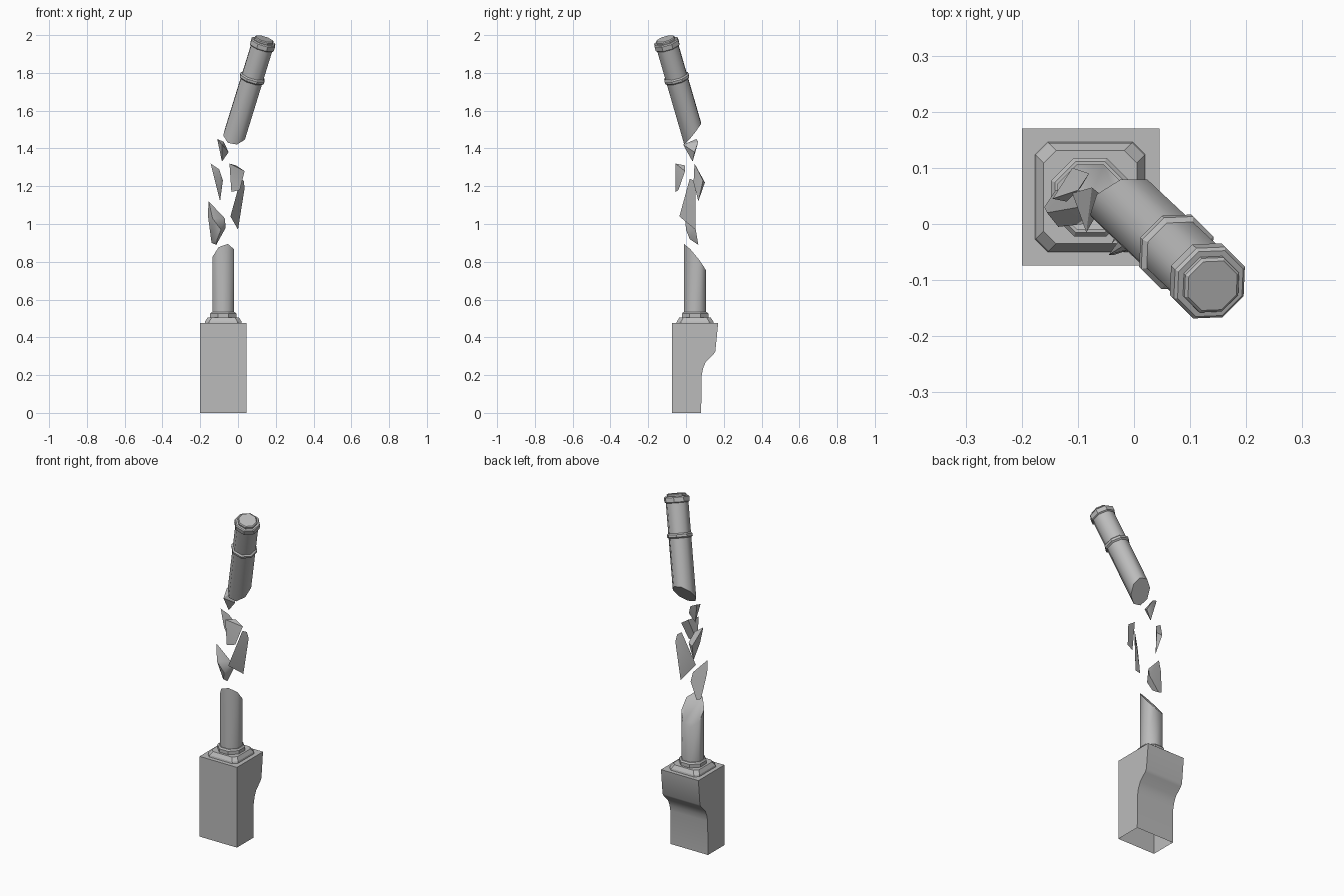
import bpy
import bmesh
import math
from mathutils import Vector, Matrix

cube = bpy.data.objects.get("Cube")
if cube:
    bpy.data.objects.remove(cube, do_unlink=True)

stone = bpy.data.materials.new("grey_stone")
stone.use_nodes = True
colour = (0.5, 0.5, 0.5, 1)
stone.diffuse_color = colour
stone.node_tree.nodes["Principled BSDF"].inputs["Base Color"].default_value = colour

OCTAGON = 2 - math.sqrt(2)  # corner cut that makes a square a regular octagon


def finish(name, bm, angle):
    """Turn a bmesh into a shaded, coloured object."""
    bmesh.ops.recalc_face_normals(bm, faces=bm.faces)
    mesh = bpy.data.meshes.new(name)
    bm.to_mesh(mesh)
    bm.free()
    mesh.materials.append(stone)
    obj = bpy.data.objects.new(name, mesh)
    bpy.context.collection.objects.link(obj)
    bpy.ops.object.select_all(action="DESELECT")
    obj.select_set(True)
    bpy.context.view_layer.objects.active = obj
    bpy.ops.object.shade_smooth_by_angle(angle=math.radians(angle))
    return obj


def outline(half, cut):
    """Square of the given half width with its corners cut off."""
    k = half - cut
    corner = [(half, -k), (half, k), (k, half), (-k, half)]
    return corner + [(-x, -y) for x, y in corner]


def loft(name, levels, frame, cut=None, broken=None, angle=50):
    """Stack outlines (half width, height) along z, then break along a plane."""
    bm = bmesh.new()
    rings = []
    for half, height in levels:
        c = OCTAGON * half if cut is None else cut
        rings.append([bm.verts.new((x, y, height)) for x, y in outline(half, c)])
    for low, high in zip(rings, rings[1:]):
        for i in range(len(low)):
            j = (i + 1) % len(low)
            bm.faces.new((low[i], low[j], high[j], high[i]))
    bm.faces.new(rings[0])
    bm.faces.new(rings[-1])
    bm.transform(frame)
    if broken:
        point, normal = broken
        geometry = bm.verts[:] + bm.edges[:] + bm.faces[:]
        bmesh.ops.bisect_plane(bm, geom=geometry, plane_co=point,
                               plane_no=normal, clear_outer=True)
        bmesh.ops.holes_fill(bm, edges=[e for e in bm.edges if e.is_boundary])
    return finish(name, bm, angle)


def shard(name, points, angle=30):
    """Convex splinter around a few corner points."""
    bm = bmesh.new()
    for p in points:
        bm.verts.new(p)
    result = bmesh.ops.convex_hull(bm, input=bm.verts[:])
    spare = {g for g in result["geom_interior"] if isinstance(g, bmesh.types.BMVert)}
    bmesh.ops.delete(bm, geom=list(spare), context="VERTS")
    return finish(name, bm, angle)


# Pedestal: side profile swept across, open underneath
profile = [(-0.074, 0), (-0.074, 0.475), (0.17, 0.475), (0.155, 0.325),
           (0.145, 0.31), (0.105, 0.27), (0.09, 0.235), (0.083, 0.2), (0.08, 0)]
bm = bmesh.new()
sides = [[bm.verts.new((x, y, z)) for y, z in profile] for x in (-0.2, 0.045)]
for side in sides:
    bm.faces.new(side)
for i in range(len(profile) - 1):
    bm.faces.new((sides[0][i], sides[0][i + 1], sides[1][i + 1], sides[1][i]))
finish("pedestal", bm, 40)

# Plinth, ring and broken lower shaft
stand = Matrix.Translation((-0.078, 0.048, 0))
loft("plinth", [(0.098, 0.475), (0.096, 0.485), (0.083, 0.505)], stand,
     cut=0.022, angle=20)
loft("lower_ring", [(0.07, 0.505), (0.07, 0.525), (0.063, 0.533)], stand, angle=20)
loft("lower_shaft", [(0.058, 0.53), (0.058, 1)], stand,
     broken=((-0.078, 0.045, 0.82), (-0.35, 1.2, 1)))

# Broken upper shaft, leaning, with its collar and cap
axis = Vector((0.31, -0.29, 1)).normalized()
lean = Vector((0, 0, 1)).rotation_difference(axis).to_matrix().to_4x4()
lean = Matrix.Translation((0.14, -0.11, 1.98)) @ lean
loft("upper_shaft", [(0.058, -0.75), (0.058, -0.02)], lean,
     broken=((-0.015, 0.035, 1.48), (-0.2, 1.3, -1)))
loft("collar", [(0.058, -0.24), (0.066, -0.233), (0.066, -0.22), (0.058, -0.213)],
     lean, angle=20)
loft("cap_rim", [(0.058, -0.05), (0.065, -0.045), (0.065, -0.02), (0.06, -0.014)],
     lean, angle=20)
loft("cap_top", [(0.05, -0.02), (0.05, -0.005), (0.045, 0)], lean, angle=20)

# Splinters floating between the two halves
shard("top_shard", [(-0.11, 0.055, 1.45), (-0.075, 0.065, 1.435), (-0.05, 0.045, 1.38),
                    (-0.085, 0.035, 1.33), (-0.085, -0.015, 1.42)])
shard("back_shard", [(-0.145, 0.045, 1.32), (-0.1, 0.06, 1.29), (-0.08, 0.09, 1.23),
                     (-0.095, 0.065, 1.12), (-0.11, 0.1, 1.22), (-0.12, 0.04, 1.22)])
shard("front_shard", [(-0.045, -0.055, 1.32), (0.035, -0.005, 1.28), (0.01, -0.04, 1.18),
                      (-0.035, -0.055, 1.17), (-0.01, -0.005, 1.31)])
shard("side_shard", [(-0.04, -0.035, 1.04), (0.03, 0.04, 1.23), (0, 0.05, 0.97),
                     (0.035, 0.05, 1.19), (0.015, 0.02, 1.24), (0, 0.03, 1.13)])
shard("large_shard", [(-0.155, 0.02, 1.12), (-0.16, 0.03, 1.05), (-0.14, 0.06, 0.9),
                      (-0.115, 0.065, 0.89), (-0.065, 0.05, 0.98), (-0.07, 0.035, 1.03),
                      (-0.135, -0.005, 1.03), (-0.09, 0, 0.97), (-0.11, 0.02, 0.92)],
      angle=50)
